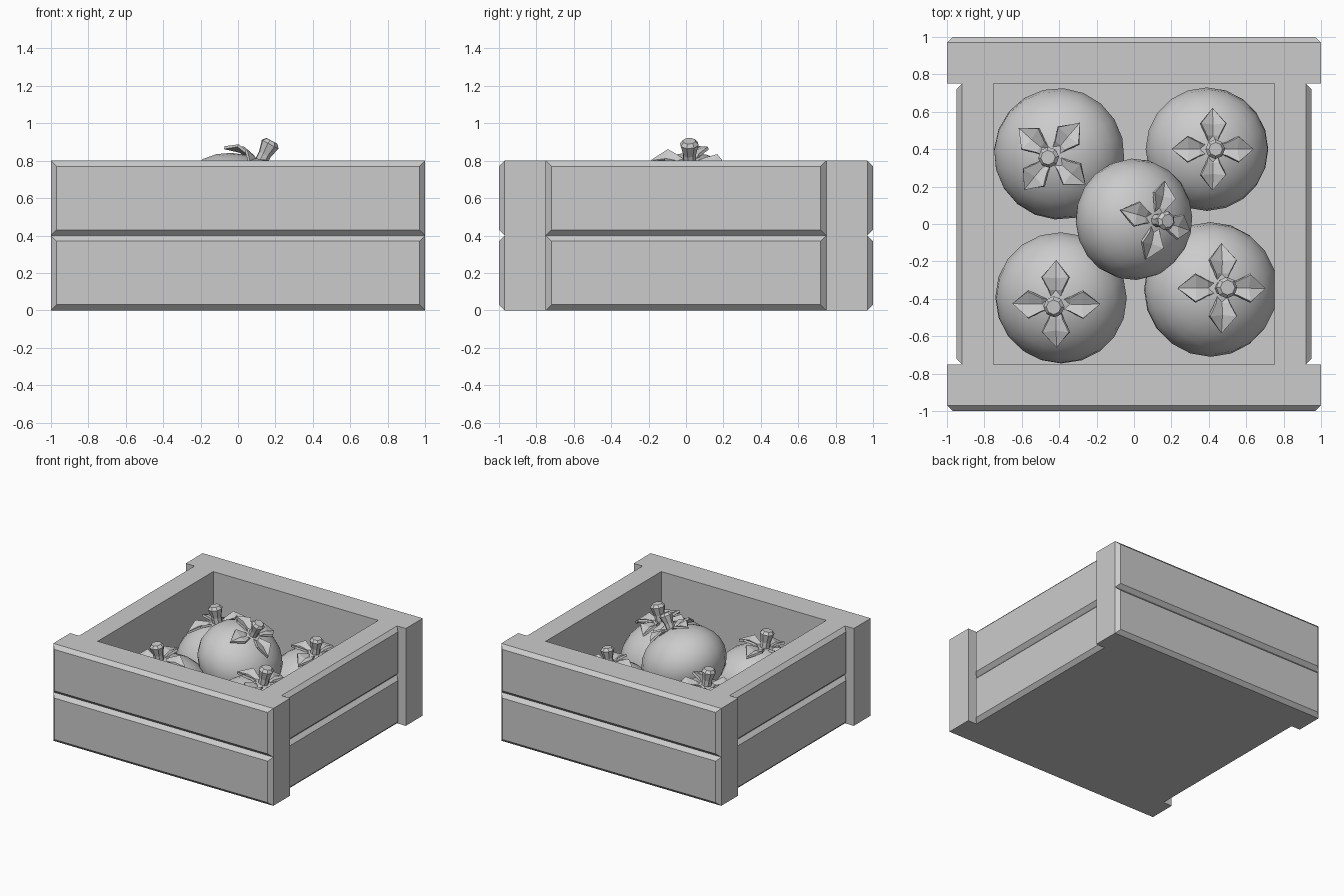
import bpy, bmesh
from math import radians, pi, cos, sin
from mathutils import Vector, Matrix

if "Cube" in bpy.data.objects:
    bpy.data.objects.remove(bpy.data.objects["Cube"])


def finish(name, bm, matrix=None, smooth=False):
    bmesh.ops.recalc_face_normals(bm, faces=bm.faces)
    me = bpy.data.meshes.new(name)
    bm.to_mesh(me)
    bm.free()
    ob = bpy.data.objects.new(name, me)
    bpy.context.collection.objects.link(ob)
    if matrix is not None:
        ob.matrix_world = matrix
    for p in me.polygons:
        p.use_smooth = smooth
    return ob


def box(bm, lo, hi):
    size = [b - a for a, b in zip(lo, hi)]
    mid = [(a + b) / 2 for a, b in zip(lo, hi)]
    bmesh.ops.create_cube(bm, size=1, matrix=Matrix.Translation(mid) @ Matrix.Diagonal((*size, 1)))


def board(name, half, outer, z0, angle):
    """Plank on the -y side with its outer face chamfered, turned about z."""
    bm = bmesh.new()
    box(bm, (-half, -outer, z0), (half, -0.75, z0 + 0.4))
    rim = [e for e in bm.edges if all(v.co.y < -outer + 0.01 for v in e.verts)]
    bmesh.ops.bevel(bm, geom=rim, offset=0.03, segments=1, affect='EDGES')
    return finish(name, bm, Matrix.Rotation(angle, 4, 'Z'))


# Crate walls: two planks high on each side
for row, z0 in (("lower", 0), ("upper", 0.4)):
    board(f"front_plank_{row}", 1, 1, z0, 0)
    board(f"back_plank_{row}", 1, 1, z0, pi)
    board(f"right_plank_{row}", 0.75, 0.95, z0, pi / 2)
    board(f"left_plank_{row}", 0.75, 0.95, z0, -pi / 2)

# Crate floor
bm = bmesh.new()
box(bm, (-0.75, -0.75, 0), (0.75, 0.75, 0.04))
finish("crate_floor", bm)


def lathe(bm, profile, sides):
    """Spin an (r, z) profile that starts and ends on the axis."""
    rings = []
    for r, z in profile:
        n = 1 if r == 0 else sides
        rings.append([bm.verts.new((r * cos(2 * pi * i / sides), r * sin(2 * pi * i / sides), z))
                      for i in range(n)])
    for a, b in zip(rings, rings[1:]):
        for i in range(sides):
            j = (i + 1) % sides
            quad = [a[i % len(a)], a[j % len(a)], b[j % len(b)], b[i % len(b)]]
            bm.faces.new(list(dict.fromkeys(quad)))


# Petal shape: distance from the stem, sideways offset, height
PETAL = [(0.05, -0.06, 0.78), (0.05, 0.06, 0.78), (0.22, -0.1, 0.86), (0.22, 0, 0.81),
         (0.22, 0.1, 0.86), (0.42, -0.2, 0.90), (0.40, 0, 0.83), (0.42, 0.2, 0.90), (0.67, 0, 0.76)]
PETAL_FACES = [(0, 1, 3), (0, 3, 2), (1, 4, 3), (2, 3, 6, 5), (3, 4, 7, 6), (5, 6, 8), (6, 7, 8)]


def fruit(name, centre, radius, lean, turn):
    axis = Vector((lean[0], lean[1], 0.42)).normalized()
    tilt = Vector((0, 0, 1)).rotation_difference(axis).to_matrix().to_4x4()
    m = (Matrix.Translation(centre) @ tilt @ Matrix.Rotation(radians(turn), 4, 'Z')
         @ Matrix.Scale(radius, 4))

    # Squat round body
    bm = bmesh.new()
    n = 12
    prof = [(sin(pi * i / n) if 0 < i < n else 0, -0.83 * cos(pi * i / n)) for i in range(n + 1)]
    lathe(bm, prof, 20)
    finish(name + "_body", bm, m, smooth=True)

    # Four cupped leaves
    bm = bmesh.new()
    for k in range(4):
        rot = Matrix.Rotation(k * pi / 2, 3, 'Z')
        vs = [bm.verts.new(rot @ Vector(p)) for p in PETAL]
        for f in PETAL_FACES:
            bm.faces.new([vs[i] for i in f])
    leaves = finish(name + "_leaves", bm, m)
    mod = leaves.modifiers.new("thickness", 'SOLIDIFY')
    mod.thickness = 0.05

    # Flared stem
    bm = bmesh.new()
    lathe(bm, [(0, 0.74), (0.11, 0.74), (0.11, 0.95), (0.16, 1.14), (0.11, 1.2), (0, 1.2)], 8)
    finish(name + "_stem", bm, m)


# Fruits: four on the floor, one resting on top
fruit("fruit_back_left", (-0.40, 0.375, 0.33), 0.352, (-0.06, -0.02), 50)
fruit("fruit_back_right", (0.39, 0.40, 0.31), 0.33, (0.05, 0), 0)
fruit("fruit_front_left", (-0.39, -0.395, 0.33), 0.353, (-0.04, -0.05), 0)
fruit("fruit_front_right", (0.41, -0.35, 0.34), 0.36, (0.09, 0.01), 0)
fruit("fruit_top", (0, 0.025, 0.56), 0.325, (0.22, -0.01), -15)
